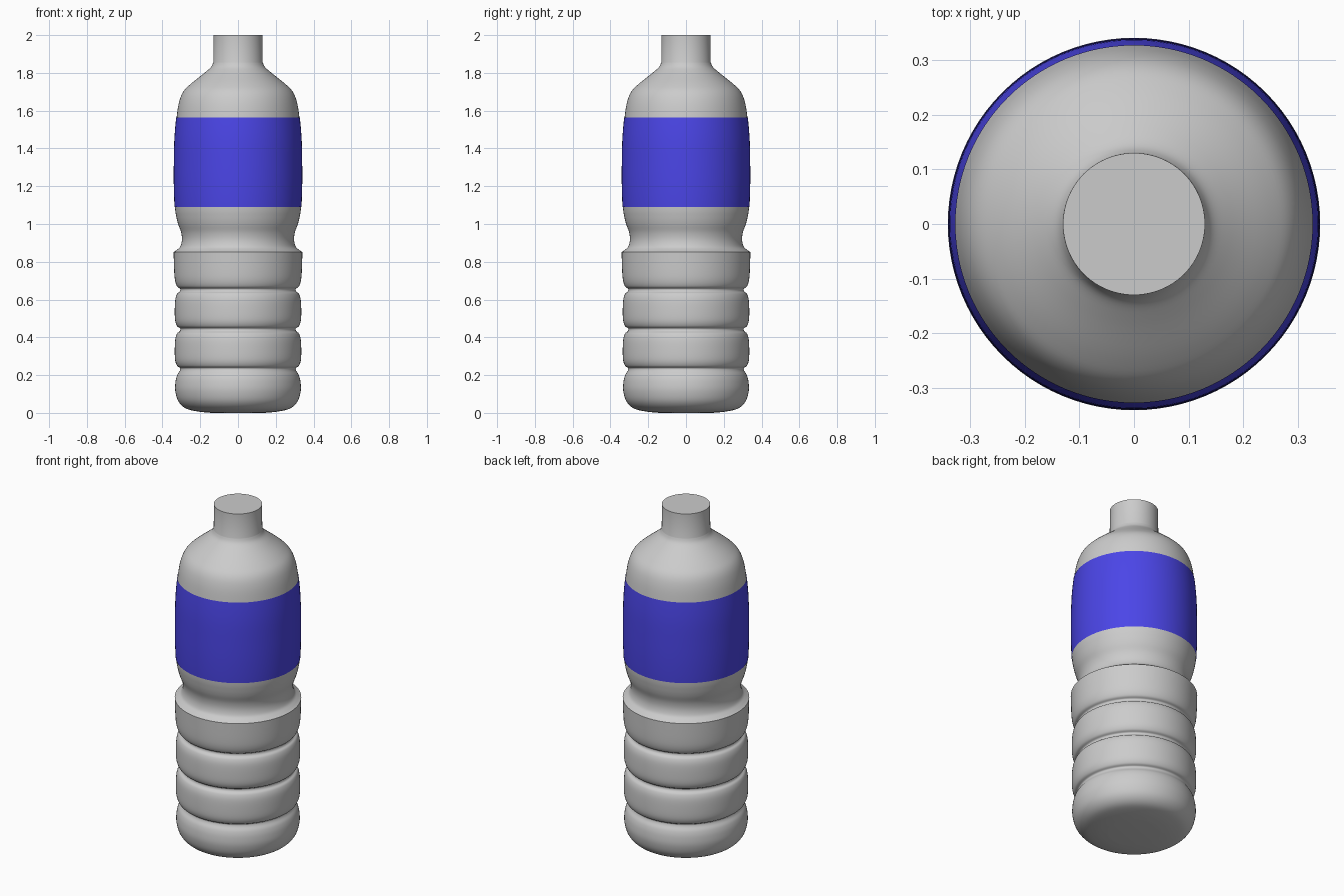
import bpy, bmesh, math

if "Cube" in bpy.data.objects:
    bpy.data.objects.remove(bpy.data.objects["Cube"])

SEGMENTS = 96


def smooth_run(points, steps=5):
    """Catmull-Rom curve through (radius, height) points."""
    p = [points[0]] + points + [points[-1]]
    out = []
    for i in range(1, len(p) - 2):
        for s in range(steps):
            t = s / steps
            out.append(tuple(
                0.5 * (2 * b + (c - a) * t + (2 * a - 5 * b + 4 * c - d) * t * t
                       + (3 * b - a - 3 * c + d) * t ** 3)
                for a, b, c, d in zip(p[i - 1], p[i], p[i + 1], p[i + 2])))
    return out + [points[-1]]


def lathe(name, profile, capped=True):
    bm = bmesh.new()
    rings = []
    for r, z in profile:
        rings.append([bm.verts.new((r * math.cos(2 * math.pi * k / SEGMENTS),
                                    r * math.sin(2 * math.pi * k / SEGMENTS), z))
                      for k in range(SEGMENTS)])
    for low, high in zip(rings, rings[1:]):
        for k in range(SEGMENTS):
            n = (k + 1) % SEGMENTS
            bm.faces.new((low[k], low[n], high[n], high[k]))
    if capped:
        bm.faces.new(rings[0][::-1])
        bm.faces.new(rings[-1])
    mesh = bpy.data.meshes.new(name)
    bm.to_mesh(mesh)
    bm.free()
    obj = bpy.data.objects.new(name, mesh)
    bpy.context.collection.objects.link(obj)
    bpy.ops.object.select_all(action='DESELECT')
    obj.select_set(True)
    bpy.context.view_layer.objects.active = obj
    bpy.ops.object.shade_smooth_by_angle(angle=math.radians(35))
    return obj


# Rounded foot and ribbed grip, ending at the sharp ledge
grip = [(0.14, 0.0), (0.21, 0.007), (0.275, 0.023), (0.315, 0.06),
        (0.332, 0.115), (0.331, 0.165), (0.322, 0.2)]
for groove in (0.235, 0.445, 0.655):
    grip += [(0.308, groove - 0.012), (0.306, groove + 0.002),
             (0.322, groove + 0.014), (0.333, groove + 0.045)]
    if groove < 0.6:
        grip += [(0.335, groove + 0.1), (0.332, groove + 0.155),
                 (0.322, groove + 0.186)]
grip += [(0.338, 0.75), (0.341, 0.852)]

# Waist, bulging upper body and shoulder
upper = [(0.341, 0.852), (0.325, 0.862), (0.306, 0.88), (0.297, 0.915),
         (0.301, 0.955), (0.317, 1.0), (0.327, 1.04), (0.334, 1.09),
         (0.338, 1.2), (0.338, 1.32), (0.335, 1.45), (0.325, 1.565),
         (0.312, 1.645), (0.29, 1.7), (0.25, 1.742), (0.18, 1.798),
         (0.144, 1.83), (0.131, 1.856)]
upper = smooth_run(upper)

# Closed bottle with straight neck
lathe("bottle_body", smooth_run(grip) + upper[1:] + [(0.13, 2.0)])

# Label wrapped around the upper body
label = lathe("label", [(r + 0.002, z) for r, z in upper
                        if 1.089 < z < 1.566], capped=False)
blue = bpy.data.materials.new("label_blue")
blue.diffuse_color = (0.07, 0.06, 0.8, 1)
blue.use_nodes = True
blue.node_tree.nodes["Principled BSDF"].inputs["Base Color"].default_value = blue.diffuse_color
label.data.materials.append(blue)
